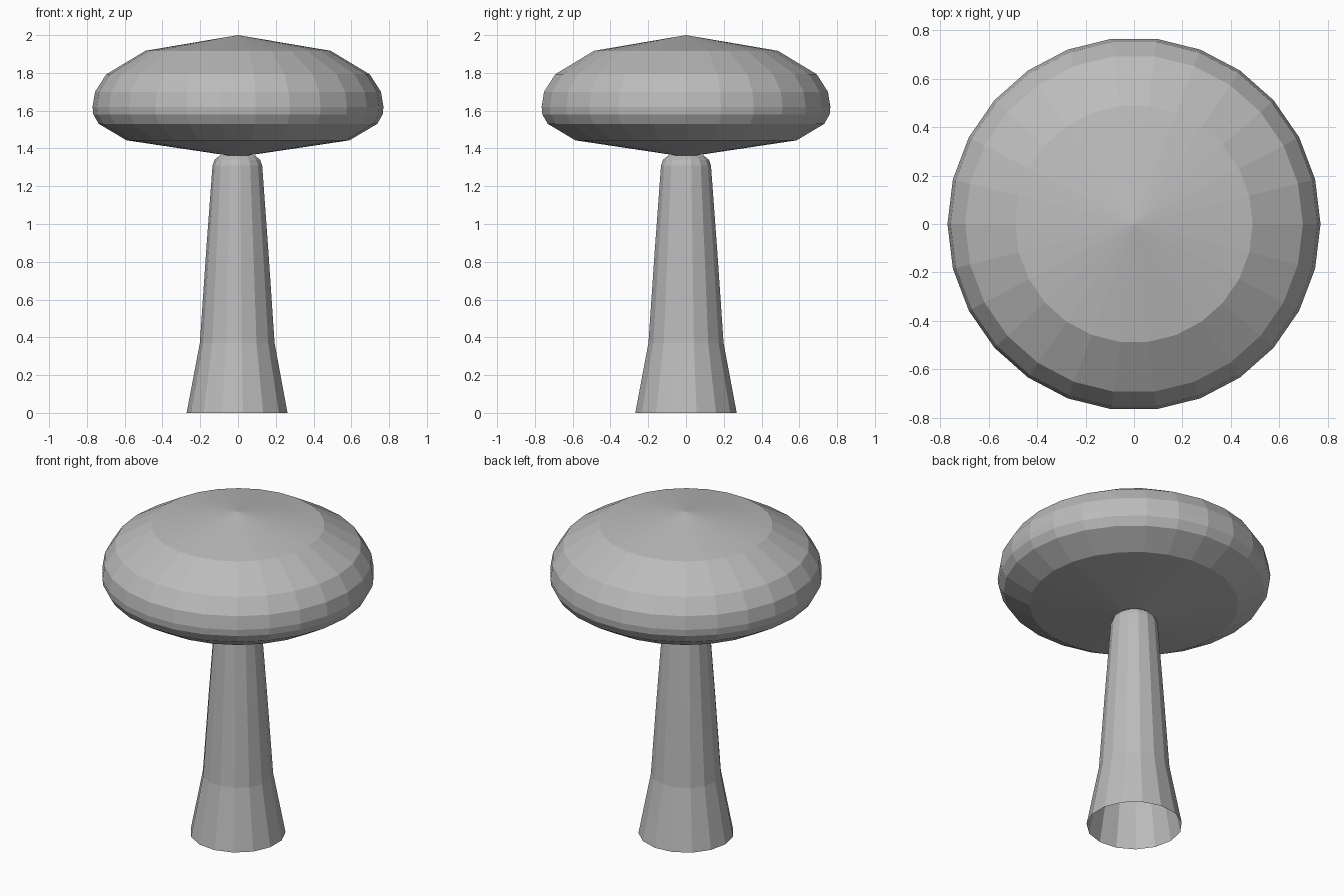
import bpy
import bmesh
from math import cos, sin, pi

cube = bpy.data.objects.get("Cube")
if cube:
    bpy.data.objects.remove(cube, do_unlink=True)

grey = bpy.data.materials.new("plain_grey")
grey.use_nodes = True
colour = (0.5, 0.5, 0.5, 1.0)
grey.diffuse_color = colour
grey.node_tree.nodes["Principled BSDF"].inputs["Base Color"].default_value = colour


def lathe(name, profile, sides, start=0.0):
    """Revolve (radius, height) points from bottom to top; radius 0 makes a pole."""
    bm = bmesh.new()
    rings = []
    for r, z in profile:
        if r == 0:
            rings.append([bm.verts.new((0, 0, z))] * sides)
        else:
            angles = [start + 2 * pi * i / sides for i in range(sides)]
            rings.append([bm.verts.new((r * cos(a), r * sin(a), z)) for a in angles])
    for low, high in zip(rings, rings[1:]):
        for i in range(sides):
            j = (i + 1) % sides
            corners = dict.fromkeys((low[i], low[j], high[j], high[i]))
            bm.faces.new(list(corners))
    mesh = bpy.data.meshes.new(name)
    bm.to_mesh(mesh)
    bm.free()
    mesh.materials.append(grey)
    obj = bpy.data.objects.new(name, mesh)
    bpy.context.collection.objects.link(obj)
    return obj


# Stem: flared, open at the foot, rounded where it meets the cap
stem_profile = [(0.27, 0), (0.2, 0.37), (0.167, 0.85), (0.133, 1.31),
                (0.122, 1.34), (0.095, 1.362), (0, 1.364)]
stem = lathe("stem", stem_profile, 15, start=pi)
stem.location.x = -0.002

# Cap: flattened dome with shallow cones above and below
cap_profile = [(0, 1.355), (0.59, 1.443), (0.737, 1.53), (0.766, 1.58),
               (0.77, 1.62), (0.757, 1.70), (0.697, 1.793), (0.49, 1.917), (0, 2.0)]
lathe("cap", cap_profile, 26)
